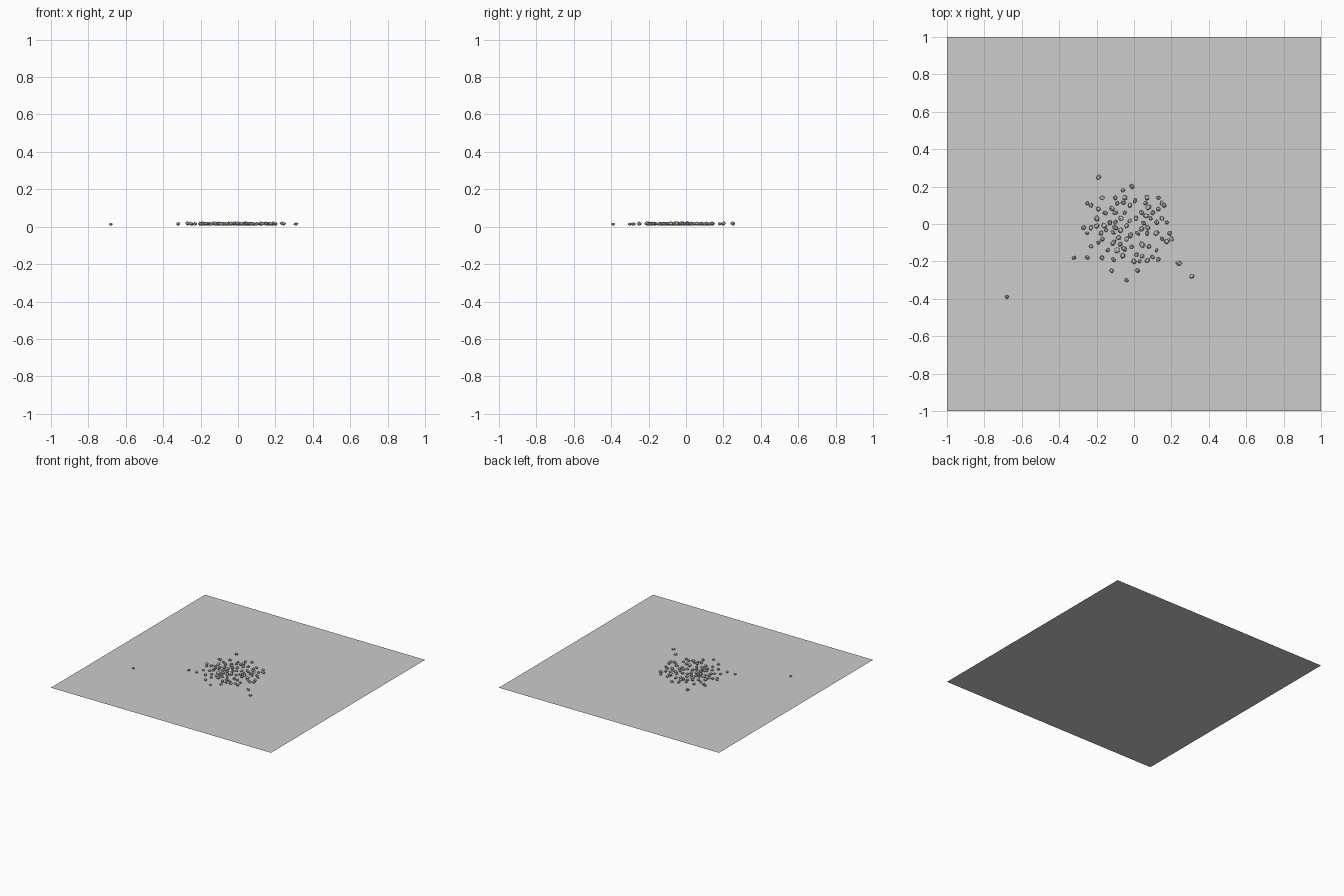
import bpy
import bmesh
import math
import random
from mathutils import Euler, Vector

random.seed(7)

default_cube = bpy.data.objects.get("Cube")
if default_cube:
    bpy.data.objects.remove(default_cube, do_unlink=True)


def make_material(name, colour):
    material = bpy.data.materials.new(name)
    material.use_nodes = True
    material.diffuse_color = colour
    shader = next(n for n in material.node_tree.nodes if n.type == "BSDF_PRINCIPLED")
    shader.inputs["Base Color"].default_value = colour
    return material


def make_object(name, bm, material):
    mesh = bpy.data.meshes.new(name)
    bm.to_mesh(mesh)
    bm.free()
    mesh.materials.append(material)
    obj = bpy.data.objects.new(name, mesh)
    bpy.context.collection.objects.link(obj)
    return obj


def add_pebble(bm, x, y):
    """Add one irregular, faceted pebble resting just above the ground."""
    verts = bmesh.ops.create_icosphere(bm, subdivisions=1, radius=1)["verts"]
    size = random.uniform(0.011, 0.015)
    spin = Euler([random.uniform(0, math.tau) for _ in range(3)]).to_matrix()
    stretch = Vector((random.uniform(0.9, 1.25), random.uniform(0.8, 1.1), 0.78))
    turn = Euler((0, 0, random.uniform(0, math.tau))).to_matrix()
    for vert in verts:
        rough = spin @ vert.co * random.uniform(0.85, 1.15)
        vert.co = turn @ (rough * stretch) * size
    lowest = min(vert.co.z for vert in verts)
    for vert in verts:
        vert.co += Vector((x, y, 0.006 - lowest))


stone_grey = make_material("light grey", (0.604, 0.604, 0.604, 1))

# Flat square ground sheet
bm = bmesh.new()
bmesh.ops.create_grid(bm, x_segments=1, y_segments=1, size=1)
make_object("ground_sheet", bm, stone_grey)

# Pebble rows in hundredths of a unit: y, then every x along that row
rows = {
    25: [-19], 20: [-1], 18: [-6],
    14: [-17, -10, -5, 7, 13], 11: [-25, -9, 15], 10: [-23, 16],
    8: [-19, 13], 6: [-10, -5, 10],
    3: [-20, -7, 1, 9, 15], -1: [-20, -16, -4], -2: [-27, -23, -10],
    -5: [-25, 2, 7, 12, 19], -8: [-17, -4, 15, 20], -10: [-19, -11],
    -12: [-23, 8], -14: [-14, -9, 12], -17: [-6],
    -18: [-32, -25, -17], -19: [-11, 13], -20: [0, 3],
    -21: [24], -25: [-12, 2], -28: [31], -30: [-4], -39: [-68],
}
spots = [Vector((x, y)) / 100 for y, row in rows.items() for x in row]

# Extra pebbles fill the gaps in the middle of the heap
wanted = len(spots) + 32
for attempt in range(5000):
    if len(spots) >= wanted:
        break
    angle = random.uniform(0, math.tau)
    reach = 0.19 * math.sqrt(random.random())
    spot = Vector((reach * math.cos(angle), reach * math.sin(angle) - 0.02))
    if all((spot - other).length > 0.027 for other in spots):
        spots.append(spot)

bm = bmesh.new()
for spot in spots:
    add_pebble(bm, spot.x, spot.y)
make_object("scattered_pebbles", bm, stone_grey)
